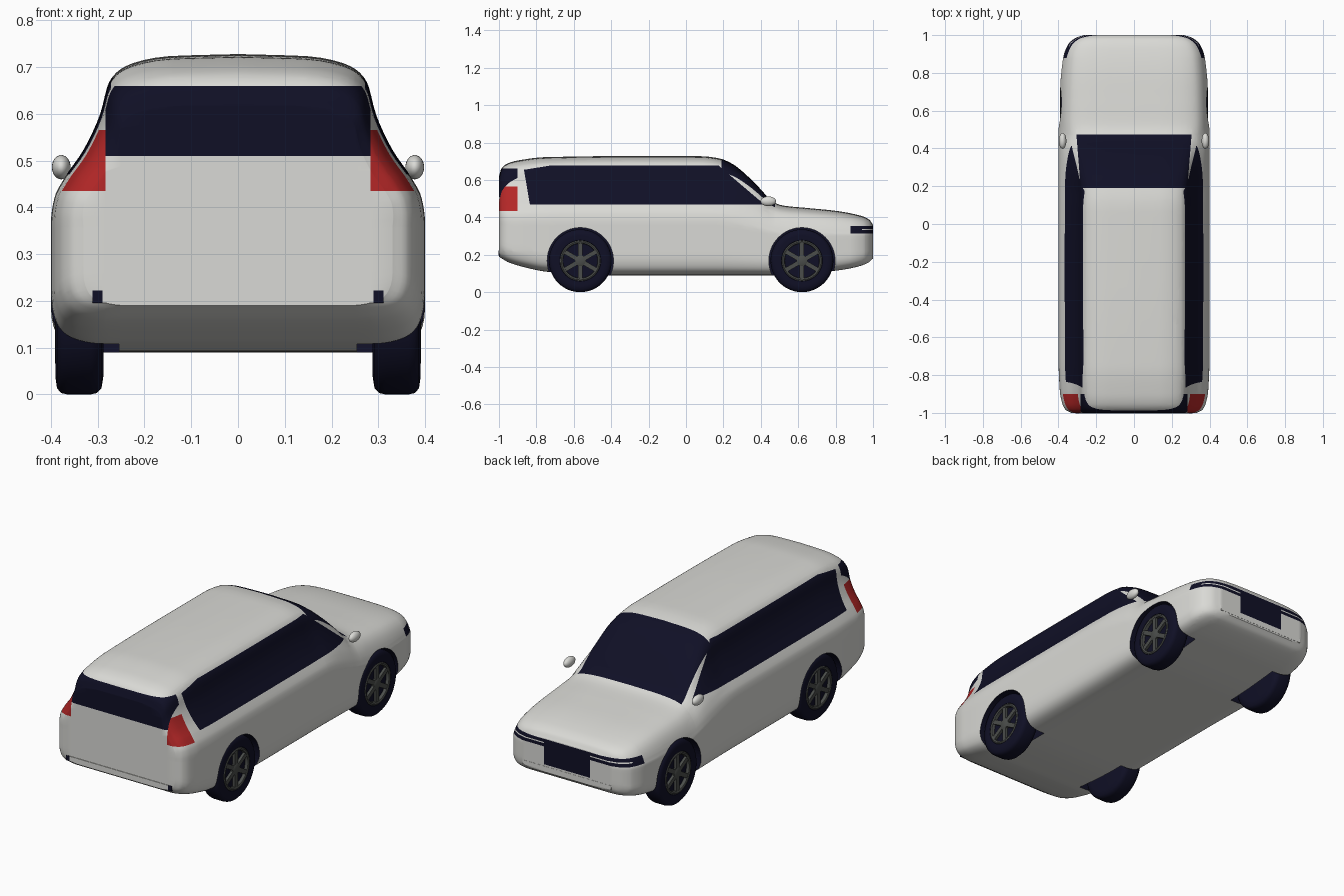
import bpy, bmesh, math
from mathutils import Vector, Matrix

cube = bpy.data.objects.get("Cube")
if cube:
    bpy.data.objects.remove(cube, do_unlink=True)


def material(name, rgb):
    m = bpy.data.materials.new(name)
    m.use_nodes = True
    m.diffuse_color = (*rgb, 1)
    m.node_tree.nodes["Principled BSDF"].inputs["Base Color"].default_value = (*rgb, 1)
    return m


WHITE = material("warm_white_paint", (0.7, 0.7, 0.67))
DARK = material("midnight_dark", (0.005, 0.005, 0.019))
RED = material("lamp_red", (0.45, 0.02, 0.02))
GREY = material("rim_grey", (0.07, 0.075, 0.07))


def finish(bm, name, mats, angle=38):
    bmesh.ops.recalc_face_normals(bm, faces=bm.faces)
    mesh = bpy.data.meshes.new(name)
    bm.to_mesh(mesh)
    bm.free()
    for m in mats:
        mesh.materials.append(m)
    ob = bpy.data.objects.new(name, mesh)
    bpy.context.collection.objects.link(ob)
    if angle:
        bpy.ops.object.select_all(action='DESELECT')
        ob.select_set(True)
        bpy.context.view_layer.objects.active = ob
        bpy.ops.object.shade_smooth_by_angle(angle=math.radians(angle))
    return ob


def curve(pts):
    """Smooth interpolation through (position, value) points without overshoot."""
    n = len(pts)
    sl = [(pts[i + 1][1] - pts[i][1]) / (pts[i + 1][0] - pts[i][0]) for i in range(n - 1)]
    tan = [sl[0]] + [2 * a * b / (a + b) if a * b > 0 else 0 for a, b in zip(sl, sl[1:])] + [sl[-1]]

    def f(p):
        p = min(max(p, pts[0][0]), pts[-1][0])
        i = next((k for k in range(n - 1) if p <= pts[k + 1][0]), n - 2)
        h = pts[i + 1][0] - pts[i][0]
        s = (p - pts[i][0]) / h
        return ((1 + 2 * s) * (1 - s) ** 2 * pts[i][1] + s * (1 - s) ** 2 * h * tan[i]
                + s * s * (3 - 2 * s) * pts[i + 1][1] + s * s * (s - 1) * h * tan[i + 1])
    return f


# Body profiles along the length
top = curve([(-1, .62), (-.985, .665), (-.95, .69), (-.9, .704), (-.75, .722), (-.3, .728),
             (.08, .727), (.18, .715), (.25, .685), (.33, .62), (.4, .55), (.46, .485),
             (.52, .463), (.65, .45), (.8, .435), (.93, .41), (.98, .388), (1, .36)])
bottom = curve([(-1, .19), (-.95, .16), (-.85, .13), (-.75, .11), (-.45, .09),
                (.45, .09), (.8, .115), (.9, .132), (.97, .155), (1, .18)])
width = curve([(-1, .33), (-.985, .36), (-.95, .38), (-.88, .393), (-.7, .4), (.4, .4),
               (.7, .392), (.88, .375), (.95, .35), (.985, .31), (1, .265)])
cabin = curve([(.18, 1), (.52, 0)])

# Cross-sections from centre top to belt, then belt to centre bottom: (x, height fraction)
CABIN = [(0, 1), (.15, .987), (.24, .93), (.275, .84), (.295, .65), (.33, .445),
         (.37, .285), (.393, .16), (.4, 0)]
HOOD = [(0, 1), (.15, .99), (.25, .95), (.3, .89), (.335, .8), (.36, .66),
        (.38, .45), (.394, .2), (.4, 0)]
LOWER = [(.4, -.59), (.385, -.85), (.345, -.965), (.28, -1), (0, -1)]


def section(y, steps=4):
    t, zt, zb, sc = cabin(y), top(y), bottom(y), width(y) / .4
    belt = .30 + .06 * t
    pts = [Vector(h).lerp(Vector(c), t) for h, c in zip(HOOD, CABIN)] + [Vector(p) for p in LOWER]
    fx = curve([(i, p.x) for i, p in enumerate(pts)])
    fz = curve([(i, p.y) for i, p in enumerate(pts)])
    out = []
    for k in range((len(pts) - 1) * steps + 1):
        x, f = fx(k / steps), fz(k / steps)
        z = belt + f * ((zt - belt) if f > 0 else (belt - zb))
        out.append((x * (1 - (1 - sc) * (1 - .5 * t * max(f, 0))), y, z))
    return out


bm = bmesh.new()
rows = []
STATIONS = 96
for s in range(STATIONS + 1):
    half = section(math.sin(math.pi * (s / STATIONS - .5)))
    right = [bm.verts.new(p) for p in half]
    left = [bm.verts.new((-x, y, z)) for x, y, z in half[1:-1]]
    rows.append((right, [right[0]] + left + [right[-1]]))
for a, b in zip(rows, rows[1:]):
    for p, q in zip(a, b):
        for i in range(len(p) - 1):
            bm.faces.new((p[i], p[i + 1], q[i + 1], q[i]))
for r, l in (rows[0], rows[-1]):
    for i in range(len(r) - 1):
        bm.faces.new(list(dict.fromkeys((r[i], r[i + 1], l[i + 1], l[i]))))

# Painted regions: each is a set of half-spaces a*|x| + b*y + c*z < d
def box_region(x=None, y=None, z=None):
    out = []
    for axis, lim in enumerate((x, y, z)):
        for sign, v in zip((-1, 1), lim or ()):
            if v is not None:
                n = [0, 0, 0]
                n[axis] = sign
                out.append((*n, sign * v))
    return out


side_glass = box_region((.25, None), None, (.47, .677)) + [
    (0, -1, -.17, .755), (0, -.16, 1, .793), (0, .85, 1, .825)]
windscreen = box_region(None, (.19, .475), (.45, None)) + [(1, -.08, 0, .267)]
REGIONS = [
    (side_glass, 1),
    (windscreen, 1),
    (box_region((None, .283), (None, -.9), (.51, .66)), 1),
    (box_region((.283, None), (None, -.9), (.435, .565)), 2),
    (box_region(None, (.88, None), (.315, .355)), 1),
    (box_region(None, (.94, None), (.332, .338)), 0),
    (box_region((None, .135), (.94, None), (.22, .355)), 1),
]
for planes, _ in REGIONS:
    for a, b, c, d in planes:
        for sx in ((1, -1) if a else (1,)):
            n = Vector((a * sx, b, c))
            bmesh.ops.bisect_plane(bm, geom=bm.verts[:] + bm.edges[:] + bm.faces[:], dist=1e-4,
                                   plane_co=n * (d / n.length_squared), plane_no=n)
for f in bm.faces:
    p = f.calc_center_median()
    for planes, index in REGIONS:
        if all(a * abs(p.x) + b * p.y + c * p.z < d for a, b, c, d in planes):
            f.material_index = index
body = finish(bm, "body", [WHITE, DARK, RED])

# Wheel arch cutter
AXLES = {"rear": -.565, "front": .62}
HUB_Z = .168
TURN = Matrix.Rotation(math.pi / 2, 4, 'Y')
bm = bmesh.new()
for y in AXLES.values():
    for sx in (-1, 1):
        bmesh.ops.create_cone(bm, cap_ends=True, segments=64, radius1=.177, radius2=.177, depth=.3,
                              matrix=Matrix.Translation((sx * .405, y, HUB_Z)) @ TURN)
for f in bm.faces:
    f.material_index = 1
cutter = finish(bm, "arch_cutter", [WHITE, DARK, RED], 0)
cutter.hide_render = True
cutter.hide_set(True)
cut = body.modifiers.new("wheel_arches", 'BOOLEAN')
cut.operation, cut.solver, cut.object = 'DIFFERENCE', 'EXACT', cutter


def lathe(bm, profile, place, sx, seg=48):
    """Spin (radius, x) points around the axle."""
    rings = [[bm.verts.new(place @ Vector((sx * x, r * math.cos(k * math.tau / seg),
                                           r * math.sin(k * math.tau / seg)))) for k in range(seg)]
             for r, x in profile]
    for a, b in zip(rings, rings[1:]):
        for k in range(seg):
            bm.faces.new((a[k], a[k - 1], b[k - 1], b[k]))
    for ring in (rings[0], rings[-1]):
        bm.faces.new(ring)


def block(bm, size, place):
    bmesh.ops.create_cube(bm, size=1, matrix=place @ Matrix.Diagonal((*size, 1)))


# Wheels: tyre, then rim with hub and spokes
for end, y in AXLES.items():
    for side, sx in (("left", 1), ("right", -1)):
        place = Matrix.Translation((0, y, HUB_Z))
        bm = bmesh.new()
        lathe(bm, [(.13, .288), (.155, .292), (.165, .302), (.168, .315), (.168, .365), (.165, .378),
                   (.155, .387), (.135, .39), (.11, .388), (.104, .372)], place, sx)
        finish(bm, f"{end}_{side}_tyre", [DARK])
        bm = bmesh.new()
        lathe(bm, [(.109, .37), (.108, .388), (.102, .391), (.094, .388), (.092, .37)], place, sx)
        lathe(bm, [(.03, .37), (.03, .386), (.022, .39)], place, sx, 24)
        for k in range(6):
            spin = Matrix.Rotation(math.tau * (k + .5) / 6, 4, 'X')
            block(bm, (.014, .075, .024), place @ spin @ Matrix.Translation((sx * .38, .06, 0)))
        bmesh.ops.delete(bm, geom=[f for f in bm.faces if len(f.verts) == 48], context='FACES_ONLY')
        finish(bm, f"{end}_{side}_rim", [GREY])

# Door mirrors
for side, sx in (("left", 1), ("right", -1)):
    bm = bmesh.new()
    bmesh.ops.create_uvsphere(bm, u_segments=24, v_segments=14, radius=1,
                              matrix=Matrix.Translation((sx * .378, .44, .486))
                              @ Matrix.Diagonal((.02, .042, .026, 1)))
    finish(bm, f"{side}_mirror", [WHITE])

# Bumper bars with dark end pieces at the rear
for name, y, z, half, h in (("rear_bumper_bar", -.992, .209, .29, .027),
                            ("front_bumper_bar", .99, .2, .26, .022)):
    bm = bmesh.new()
    block(bm, (2 * half, .022, h), Matrix.Translation((0, y, z)))
    finish(bm, name, [WHITE])
for side, sx in (("left", 1), ("right", -1)):
    bm = bmesh.new()
    block(bm, (.022, .03, .027), Matrix.Translation((sx * .3, -.987, .209)))
    finish(bm, f"{side}_bumper_end", [DARK])
